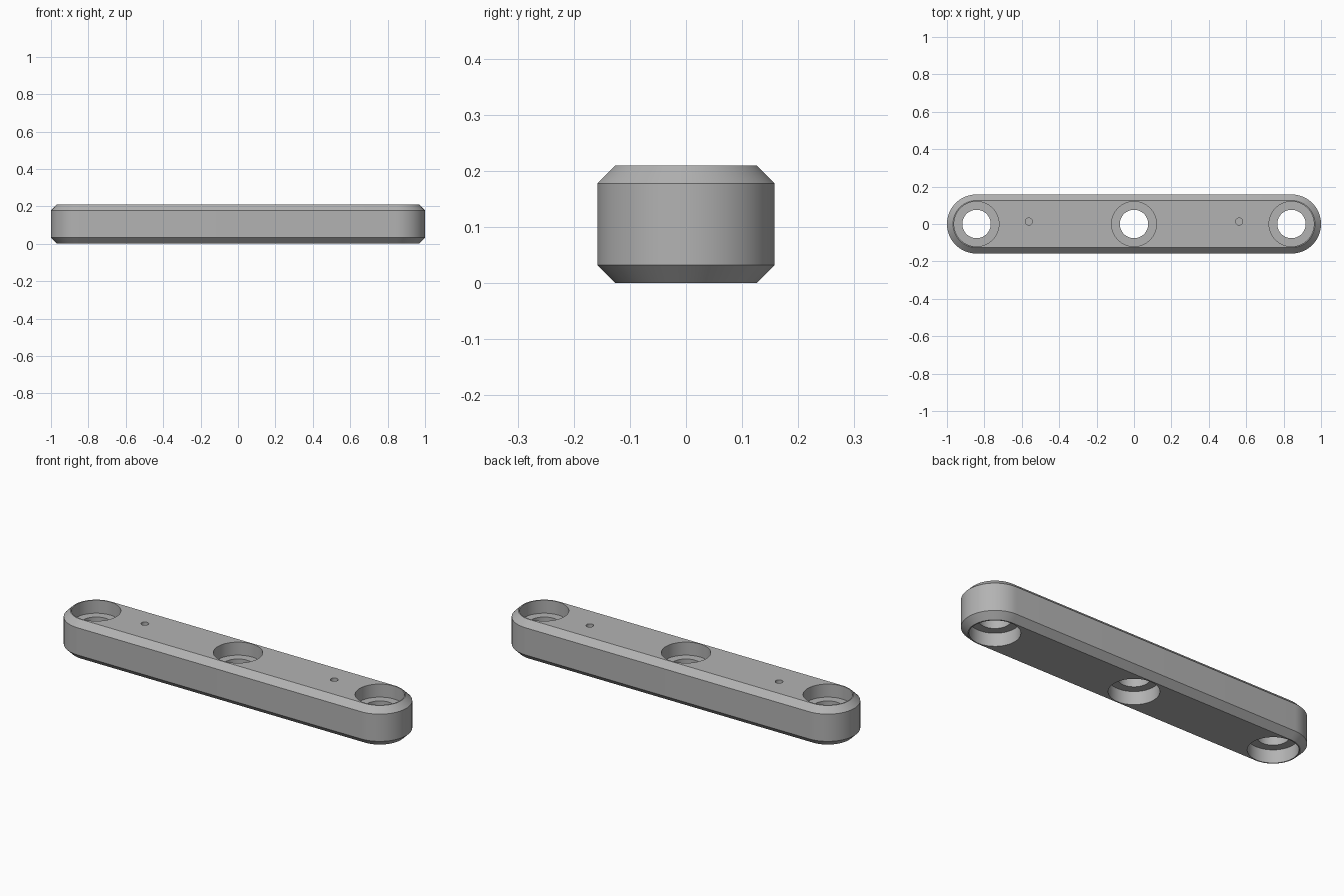
import bpy, bmesh
from math import pi, sin, cos

old = bpy.data.objects.get("Cube")
if old:
    bpy.data.objects.remove(old, do_unlink=True)

HEIGHT, RADIUS, CHAMFER = 0.21, 0.158, 0.032
PITCH = 1 - RADIUS            # distance between main holes
BORE, RECESS, DEPTH = 0.076, 0.12, 0.07
PIN_X, PIN_Y, PIN_R, PIN_DEPTH = 0.562, 0.013, 0.019, 0.03

grey = bpy.data.materials.new("grey plastic")
grey.use_nodes = True
colour = (0.45, 0.45, 0.45, 1)
grey.diffuse_color = colour
grey.node_tree.nodes["Principled BSDF"].inputs["Base Color"].default_value = colour


def loft(name, rings):
    """Join closed rings of points into a capped solid."""
    bm = bmesh.new()
    loops = [[bm.verts.new(p) for p in ring] for ring in rings]
    n = len(loops[0])
    for a, b in zip(loops, loops[1:]):
        for i in range(n):
            j = (i + 1) % n
            bm.faces.new((a[i], a[j], b[j], b[i]))
    bm.faces.new(loops[0][::-1])
    bm.faces.new(loops[-1])
    mesh = bpy.data.meshes.new(name)
    bm.to_mesh(mesh)
    bm.free()
    mesh.materials.append(grey)
    obj = bpy.data.objects.new(name, mesh)
    bpy.context.collection.objects.link(obj)
    return obj


def stadium(r, z, steps=32):
    """Rounded-end outline of the bar at height z."""
    ring = []
    for side in (1, -1):
        for i in range(steps + 1):
            a = -pi / 2 + pi * i / steps
            ring.append((side * (PITCH + r * cos(a)), side * r * sin(a), z))
    return ring


def circle(x, y, r, z, steps=64):
    return [(x + r * cos(2 * pi * i / steps), y + r * sin(2 * pi * i / steps), z)
            for i in range(steps)]


# Bar with chamfered top and bottom edges
bar = loft("bar", [
    stadium(RADIUS - CHAMFER, 0), stadium(RADIUS, CHAMFER),
    stadium(RADIUS, HEIGHT - CHAMFER), stadium(RADIUS - CHAMFER, HEIGHT)])

# Stepped main holes, recessed from both faces
cutters = []
for x in (-PITCH, 0, PITCH):
    steps = [(RECESS, -0.05), (RECESS, DEPTH), (BORE, DEPTH),
             (BORE, HEIGHT - DEPTH), (RECESS, HEIGHT - DEPTH), (RECESS, HEIGHT + 0.05)]
    cutters.append(loft("hole_cutter", [circle(x, 0, r, z) for r, z in steps]))

# Small blind holes in the top
for x in (-PIN_X, PIN_X):
    cutters.append(loft("pin_hole_cutter", [
        circle(x, PIN_Y, PIN_R, z, 24) for z in (HEIGHT - PIN_DEPTH, HEIGHT + 0.05)]))

bpy.context.view_layer.objects.active = bar
for cutter in cutters:
    cut = bar.modifiers.new("cut", "BOOLEAN")
    cut.operation = "DIFFERENCE"
    cut.solver = "EXACT"
    cut.object = cutter
    bpy.ops.object.modifier_apply(modifier=cut.name)
    bpy.data.objects.remove(cutter, do_unlink=True)

# Smooth round walls, crisp edges
bpy.ops.object.select_all(action="DESELECT")
bar.select_set(True)
bpy.ops.object.shade_smooth_by_angle(angle=pi / 6)
